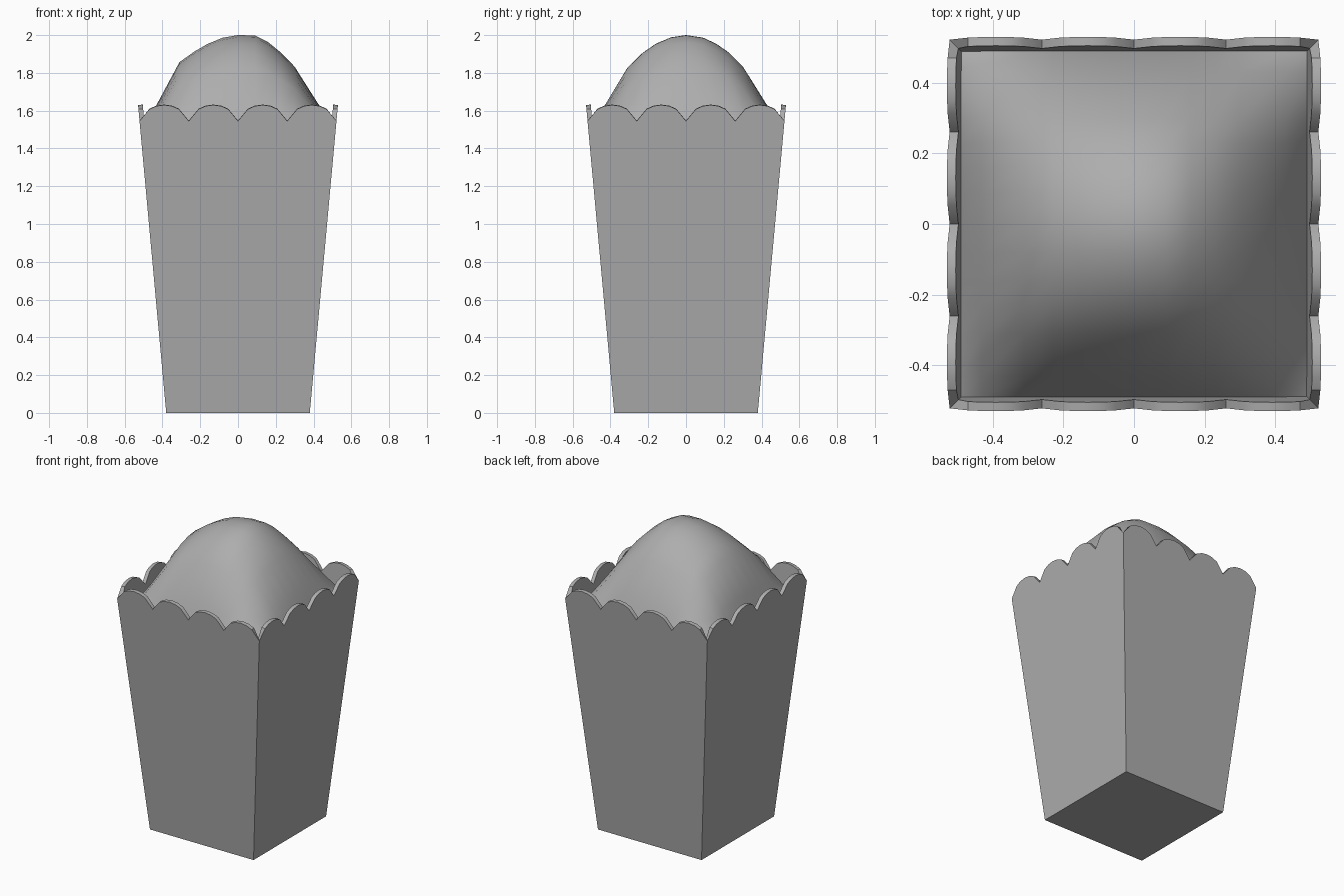
import bpy, bmesh
from mathutils import Matrix, Vector

if "Cube" in bpy.data.objects:
    bpy.data.objects.remove(bpy.data.objects["Cube"])

BOTTOM, SLOPE, WALL = 0.38, 0.0915, 0.025
VALLEY, PEAK = 1.545, 1.63

grey = bpy.data.materials.new("mid_grey")
grey.diffuse_color = (0.42, 0.42, 0.42, 1)
grey.use_nodes = True
grey.node_tree.nodes["Principled BSDF"].inputs["Base Color"].default_value = grey.diffuse_color


def half_width(z):
    return BOTTOM + SLOPE * z


def add_object(name, bm):
    mesh = bpy.data.meshes.new(name)
    bm.to_mesh(mesh)
    bm.free()
    mesh.materials.append(grey)
    obj = bpy.data.objects.new(name, mesh)
    bpy.context.collection.objects.link(obj)
    return obj


# Scalloped rim of one wall: four shallow arcs, as (fraction across, height)
arc = [(0, 0), (0.2, 0.74), (0.34, 0.93), (0.5, 1), (0.66, 0.93), (0.8, 0.74)]
rim = [(-1 + (i + f) / 2, VALLEY + h * (PEAK - VALLEY))
       for i in range(4) for f, h in arc] + [(1, VALLEY)]

# Tapered carton: one wall outline turned four times, plus the base
bm = bmesh.new()
top = half_width(VALLEY)
outline = [(-BOTTOM, 0), (BOTTOM, 0)] + [(f * top, z) for f, z in reversed(rim)]
for k in range(4):
    turn = Matrix.Rotation(k * 1.5707963, 3, 'Z')
    bm.faces.new([bm.verts.new(turn @ Vector((x, -half_width(z), z))) for x, z in outline])
bm.faces.new([bm.verts.new((x * BOTTOM, y * BOTTOM, 0))
              for x, y in ((-1, -1), (-1, 1), (1, 1), (1, -1))])
bmesh.ops.remove_doubles(bm, verts=bm.verts, dist=0.0005)
bmesh.ops.recalc_face_normals(bm, faces=bm.faces)
carton = add_object("carton", bm)
shell = carton.modifiers.new("card_thickness", 'SOLIDIFY')
shell.thickness = WALL
shell.offset = -1
shell.use_even_offset = True
bpy.context.view_layer.objects.active = carton
carton.select_set(True)
bpy.ops.object.modifier_apply(modifier=shell.name)
bpy.ops.object.shade_smooth_by_angle(angle=0.52)

# Popcorn mound: square grid lifted by the product of two dome profiles
stations = [-0.492, -0.43, -0.31, -0.23, -0.16, -0.08, 0,
            0.09, 0.16, 0.23, 0.3, 0.43, 0.492]
dome_x = [0, 0.32, 0.735, 0.84, 0.915, 0.975, 1, 0.997, 0.93, 0.825, 0.69, 0.31, 0]
dome_y = [0, 0.31, 0.68, 0.825, 0.915, 0.978, 1, 0.975, 0.915, 0.825, 0.695, 0.31, 0]
base = 1.46
bm = bmesh.new()
grid = [[bm.verts.new((x, y, base + (2 - base) * gx * gy))
         for x, gx in zip(stations, dome_x)] for y, gy in zip(stations, dome_y)]
n = len(stations) - 1
for j in range(n):
    for i in range(n):
        bm.faces.new((grid[j][i], grid[j][i + 1], grid[j + 1][i + 1], grid[j + 1][i]))
for f in bm.faces:
    f.smooth = True
add_object("popcorn_mound", bm)
